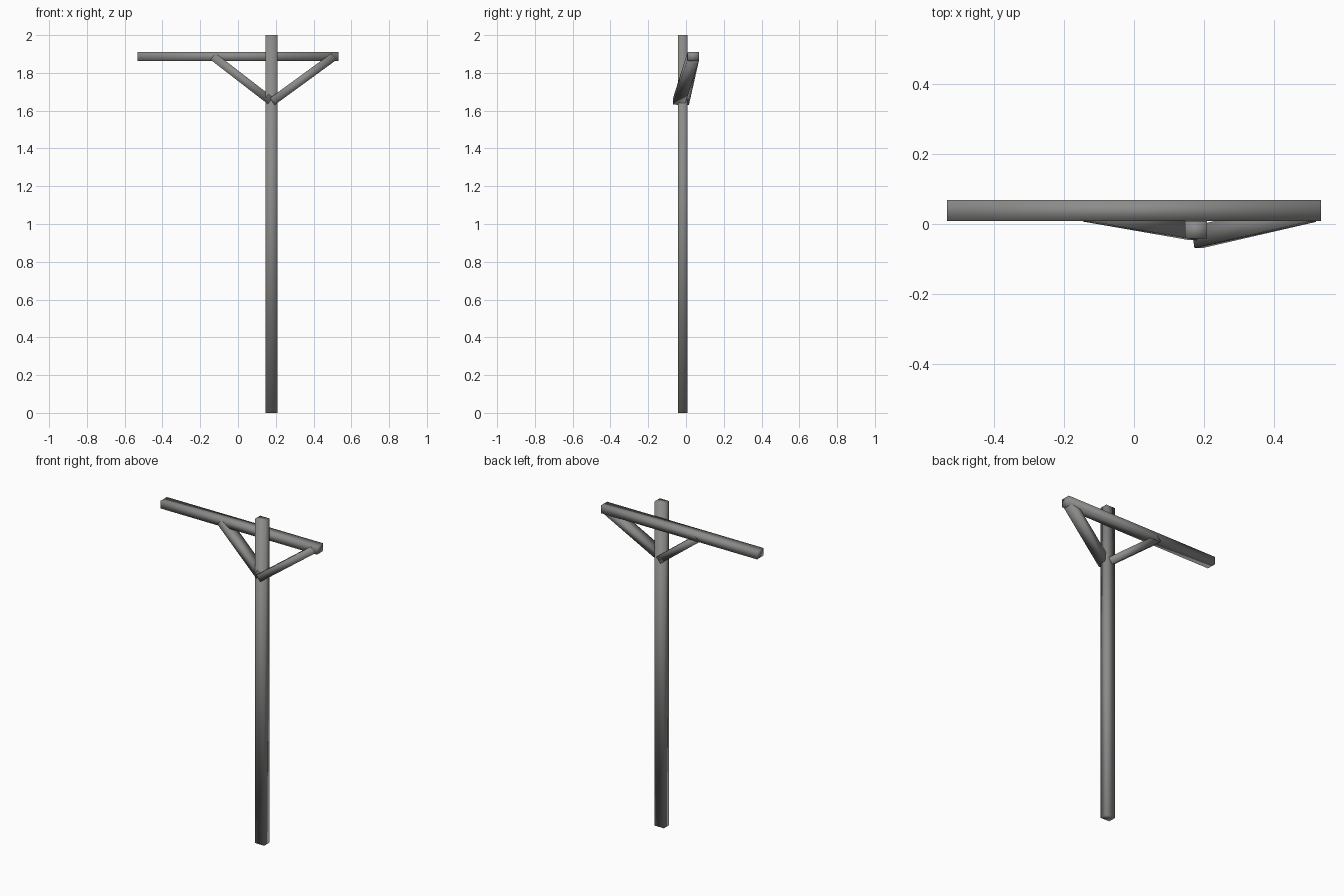
import bpy
from mathutils import Matrix, Vector

default = bpy.data.objects.get("Cube")
if default:
    bpy.data.objects.remove(default, do_unlink=True)

# One weathered grey for all timbers
grey = bpy.data.materials.new("weathered_grey")
grey.use_nodes = True
colour = (0.26, 0.26, 0.255, 1)
grey.diffuse_color = colour
grey.node_tree.nodes["Principled BSDF"].inputs["Base Color"].default_value = colour


def timber(name, size, matrix):
    """Softly shaded rectangular beam of the given size."""
    bpy.ops.mesh.primitive_cube_add(size=1)
    beam = bpy.context.object
    beam.name = name
    beam.data.transform(matrix @ Matrix.Diagonal((*size, 1)))
    beam.data.materials.append(grey)
    bpy.ops.object.shade_smooth()
    return beam


def brace(name, start, end, width=0.044, depth=0.062):
    """Diagonal beam whose front face is centred on the line start-end."""
    start, end = Vector(start), Vector(end)
    along = (end - start).normalized()
    back = Vector((0, 1, 0))
    back = (back - along * back.dot(along)).normalized()
    side = along.cross(back)
    turn = Matrix((along, back, side)).transposed().to_4x4()
    centre = (start + end) / 2 + back * depth / 2
    return timber(name, ((end - start).length, depth, width),
                  Matrix.Translation(centre) @ turn)


# Upright post and the crossbar fixed to its back
timber("post", (0.063, 0.05, 2), Matrix.Translation((0.177, -0.017, 1)))
timber("crossbar", (1.066, 0.06, 0.048), Matrix.Translation((0, 0.038, 1.887)))

# Diagonal braces from the post up to the crossbar
brace("left_brace", (0.185, -0.068, 1.651), (0.506, 0.006, 1.885))
brace("right_brace", (0.171, -0.046, 1.653), (-0.132, 0.007, 1.887))
